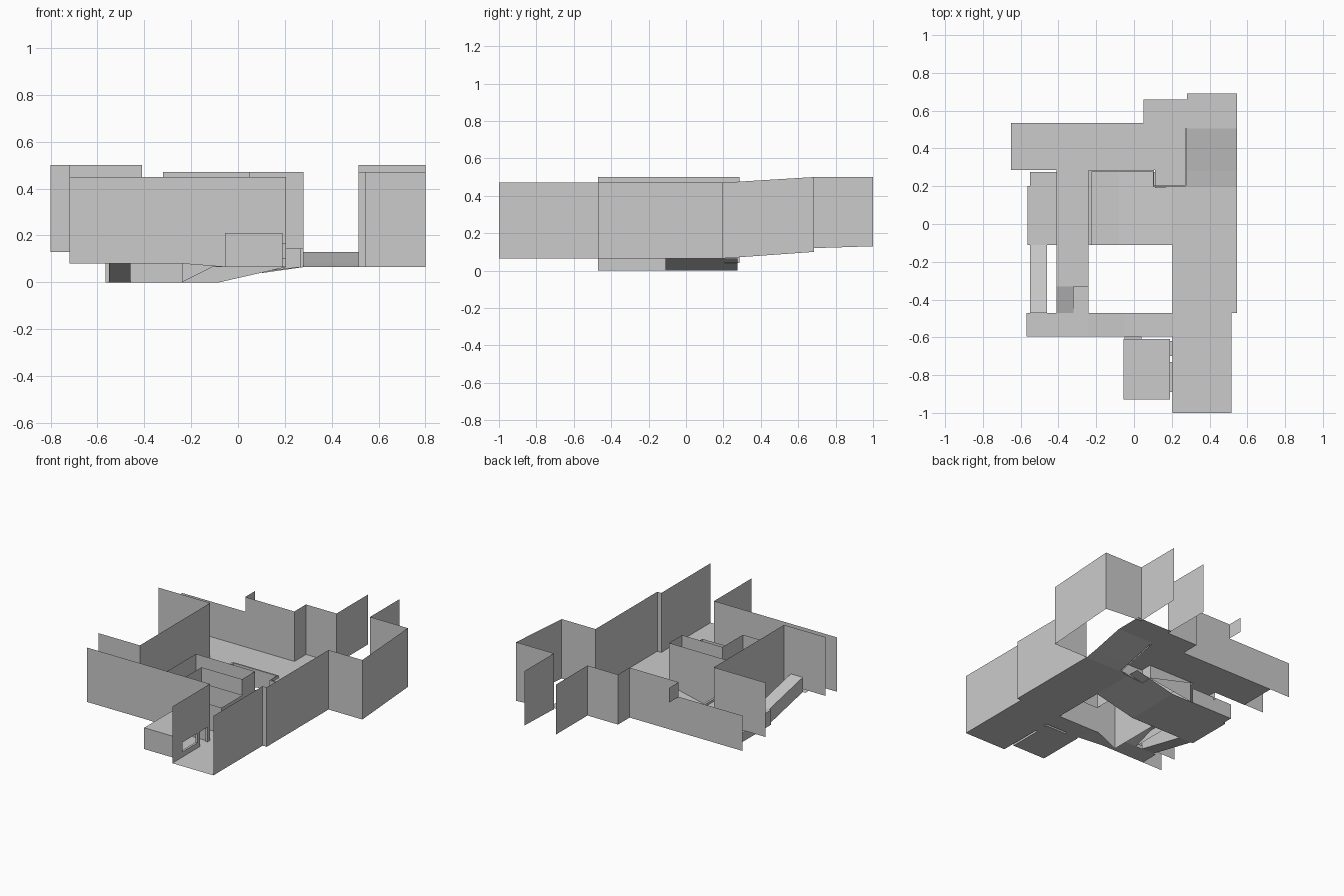
import bpy

if "Cube" in bpy.data.objects:
    bpy.data.objects.remove(bpy.data.objects["Cube"])


def mesh(name, faces):
    """Object made of loose flat polygons."""
    verts, polys = [], []
    for f in faces:
        polys.append(range(len(verts), len(verts) + len(f)))
        verts += f
    me = bpy.data.meshes.new(name)
    me.from_pydata(verts, [], [list(p) for p in polys])
    ob = bpy.data.objects.new(name, me)
    bpy.context.collection.objects.link(ob)
    return ob


def slab(name, x0, x1, y0, y1, z):
    return mesh(name, [[(x0, y0, z), (x1, y0, z), (x1, y1, z), (x0, y1, z)]])


def floor_x(name, profile, y0, y1):
    """Floor swept across y, following an (x, z) profile."""
    return mesh(name, [[(a, y0, p), (b, y0, q), (b, y1, q), (a, y1, p)]
                       for (a, p), (b, q) in zip(profile, profile[1:])])


def floor_y(name, profile, x0, x1):
    """Floor swept across x, following a (y, z) profile."""
    return mesh(name, [[(x0, a, p), (x1, a, p), (x1, b, q), (x0, b, q)]
                       for (a, p), (b, q) in zip(profile, profile[1:])])


def wall(name, path):
    """Thin wall along (x, y, bottom, top) stations."""
    return mesh(name, [[(a[0], a[1], a[2]), (b[0], b[1], b[2]), (b[0], b[1], b[3]), (a[0], a[1], a[3])]
                       for a, b in zip(path, path[1:])])


def flat_wall(name, pts, zb, zt):
    return wall(name, [(x, y, zb, zt) for x, y in pts])


def holed(name, us, zs, holes, point):
    """Wall split in cells, leaving out the hole cells."""
    return mesh(name, [[point(us[i], zs[j]), point(us[i + 1], zs[j]),
                        point(us[i + 1], zs[j + 1]), point(us[i], zs[j + 1])]
                       for i in range(len(us) - 1) for j in range(len(zs) - 1)
                       if (i, j) not in holes])


def ring(x0, x1, y0, y1):
    return [(x0, y0), (x1, y0), (x1, y1), (x0, y1), (x0, y0)]


G, P = 0.065, 0.13   # street level, platform level

# Floors
slab("corridor_floor", 0.205, 0.515, -1, -0.47, G)
slab("corridor_floor_wide", 0.205, 0.545, -0.47, 0.195, G)
floor_y("north_ramp", [(0.195, G), (0.28, 0.08), (0.505, P), (0.69, P)], 0.28, 0.545)
slab("platform_back", 0.05, 0.28, 0.53, 0.66, P)
slab("platform_west", -0.65, 0.11, 0.285, 0.535, P)
slab("platform_east", 0.11, 0.28, 0.205, 0.535, P)
slab("catwalk", -0.41, -0.24, -0.33, 0.285, P)
floor_y("catwalk_ramp", [(-0.47, 0.08), (-0.33, P)], -0.41, -0.32)
slab("catwalk_landing", -0.32, -0.24, -0.47, -0.33, 0.08)
flat_wall("landing_sides", [(-0.32, -0.47), (-0.32, -0.33), (-0.24, -0.33)], 0.08, P)
floor_x("south_street", [(-0.57, 0.08), (-0.24, 0.08), (-0.05, G), (0.205, G)], -0.595, -0.47)
floor_x("lower_floor", [(-0.41, 0), (-0.08, 0), (0.205, G)], -0.11, 0.275)
slab("lower_floor_corner", 0.11, 0.28, 0.19, 0.205, G)

# Right-hand outer wall
wall("right_wall", [(0.515, -1, G, 0.47), (0.515, -0.47, G, 0.47), (0.545, -0.47, G, 0.47),
                    (0.545, 0.195, G, 0.47), (0.8, 0.195, G, 0.47), (0.8, 0.685, 0.10, 0.5),
                    (0.515, 0.685, 0.12, 0.5), (0.515, 1, P, 0.5)])

# Back walls
flat_wall("back_wall", [(0.28, 1), (0.28, 0.66), (0.05, 0.66), (0.05, 0.535), (-0.32, 0.535)], P, 0.47)
flat_wall("back_wall_low", [(-0.32, 0.535), (-0.8, 0.535)], P, 0.37)
flat_wall("back_wall_return", [(-0.32, 0.535), (-0.32, 0.64)], 0.37, 0.47)

# Left walls
flat_wall("left_wall_north", [(-0.8, 0.287), (-0.41, 0.287)], P, 0.5)
flat_wall("left_wall", [(-0.41, 0.287), (-0.41, -0.47)], 0.08, 0.5)
flat_wall("left_wall_south", [(-0.41, -0.47), (-0.72, -0.47)], 0.1, 0.5)

# Lower room beside the catwalk, and its sloping tunnel
slab("room_floor", -0.565, -0.41, -0.11, 0.2, 0)
slab("room_floor_back", -0.55, -0.41, 0.2, 0.275, 0)
slab("room_roof", -0.565, -0.41, -0.11, 0.2, 0.1)
slab("room_roof_back", -0.55, -0.41, 0.2, 0.275, 0.1)
flat_wall("room_walls", [(-0.55, -0.11), (-0.565, -0.11), (-0.565, 0.2), (-0.55, 0.2),
                         (-0.55, 0.275), (-0.24, 0.275)], 0, 0.1)
flat_wall("room_front", [(-0.46, -0.11), (-0.24, -0.11)], 0, P)
for n, dz in (("floor", 0), ("roof", 0.1)):
    floor_y("tunnel_" + n, [(-0.47, 0.08 + dz), (-0.11, dz)], -0.55, -0.46)
for n, x in (("left", -0.55), ("right", -0.46)):
    wall("tunnel_side_" + n, [(x, -0.47, 0.08, 0.18), (x, -0.11, 0, 0.1)])

# Retaining ledges with a thin top
T = 0.015
edge = [(-0.24, -0.11, 0), (-0.24, 0.285, 0), (0.105, 0.285, 0.04), (0.105, 0.205, 0.04),
        (0.28, 0.205, G), (0.28, 0.505, P)]
inner = [(-0.24 + T, -0.11), (-0.24 + T, 0.285 - T), (0.105 - 0, 0.285 - T),
         (0.105 + T, 0.205), (0.28 - T, 0.205 - 0), (0.28 - T, 0.505)]
inner = [(-0.225, -0.11), (-0.225, 0.275), (0.1, 0.275), (0.1, 0.195), (0.27, 0.195), (0.27, 0.505)]
zb = [P, 0, 0.045, 0.045, G, P]
wall("ledge_outer", [(x, y, P if i < 2 else b, 0.145) for i, (x, y, b) in enumerate(edge)])
wall("ledge_inner", [(x, y, b, 0.145) for (x, y), b in zip(inner, [0.1, 0, 0.045, 0.045, G, P])])
mesh("ledge_top", [[(a[0], a[1], 0.145), (b[0], b[1], 0.145), (*d, 0.145), (*c, 0.145)]
                   for a, b, c, d in zip(edge, edge[1:], inner, inner[1:])])

# Central block: tall L-shaped walls around a lower corner
wall("block_outer", [(0.205, -0.25, G, 0.35), (0.205, -0.11, G, 0.35), (-0.08, -0.11, 0, 0.35),
                     (-0.24, -0.11, 0, 0.35), (-0.24, -0.47, 0, 0.35), (-0.1, -0.47, 0.07, 0.35)])
flat_wall("block_step", [(-0.1, -0.47), (-0.1, -0.25), (0.205, -0.25)], 0.24, 0.35)
flat_wall("block_low", [(-0.1, -0.47), (0.205, -0.47), (0.205, -0.25)], G, 0.24)

# South street wall with a doorway
wall("south_wall", [(-0.72, -0.595, 0.08, 0.45), (-0.24, -0.595, 0.08, 0.45), (-0.05, -0.595, G, 0.45)])
holed("south_wall_door", [-0.05, 0.04, 0.205], [G, 0.165, 0.45], {(0, 0)}, lambda u, z: (u, -0.595, z))

# Corridor wall with a window and a doorway
cuts = [-1, -0.89, -0.73, -0.70, -0.62, -0.595]
levels = [G, 0.1, 0.165, 0.45]
gaps = {(1, 1), (3, 0), (3, 1)}
holed("corridor_wall", cuts, levels, gaps, lambda u, z: (0.205, u, z))

# Small side room and its passages
slab("side_room_floor", -0.055, 0.19, -0.93, -0.61, G)
slab("side_room_roof", -0.055, 0.19, -0.93, -0.61, 0.21)
flat_wall("side_room_walls", [(0.04, -0.61), (-0.055, -0.61), (-0.055, -0.93), (0.19, -0.93)][1:], G, 0.21)
holed("side_room_back", [-0.055, -0.05, 0.04, 0.19], [G, 0.165, 0.21], {(1, 0)}, lambda u, z: (u, -0.61, z))
holed("side_room_right", [-0.93] + cuts[1:5] + [-0.61], levels[:3] + [0.21], gaps, lambda u, z: (0.19, u, z))
for n, x0, x1, y0, y1, z in (("window", 0.19, 0.205, -0.89, -0.73, 0.1),
                             ("door", 0.19, 0.205, -0.70, -0.62, G),
                             ("back_door", -0.05, 0.04, -0.61, -0.595, G)):
    slab(n + "_sill", x0, x1, y0, y1, z)
    slab(n + "_head", x0, x1, y0, y1, 0.165)
    r = ring(x0, x1, y0, y1)
    sides = ((0, 1), (2, 3)) if x1 - x0 < 0.05 else ((1, 2), (3, 4))
    for k, (i, j) in enumerate(sides):
        flat_wall(f"{n}_jamb_{k}", [r[i], r[j]], z, 0.165)
